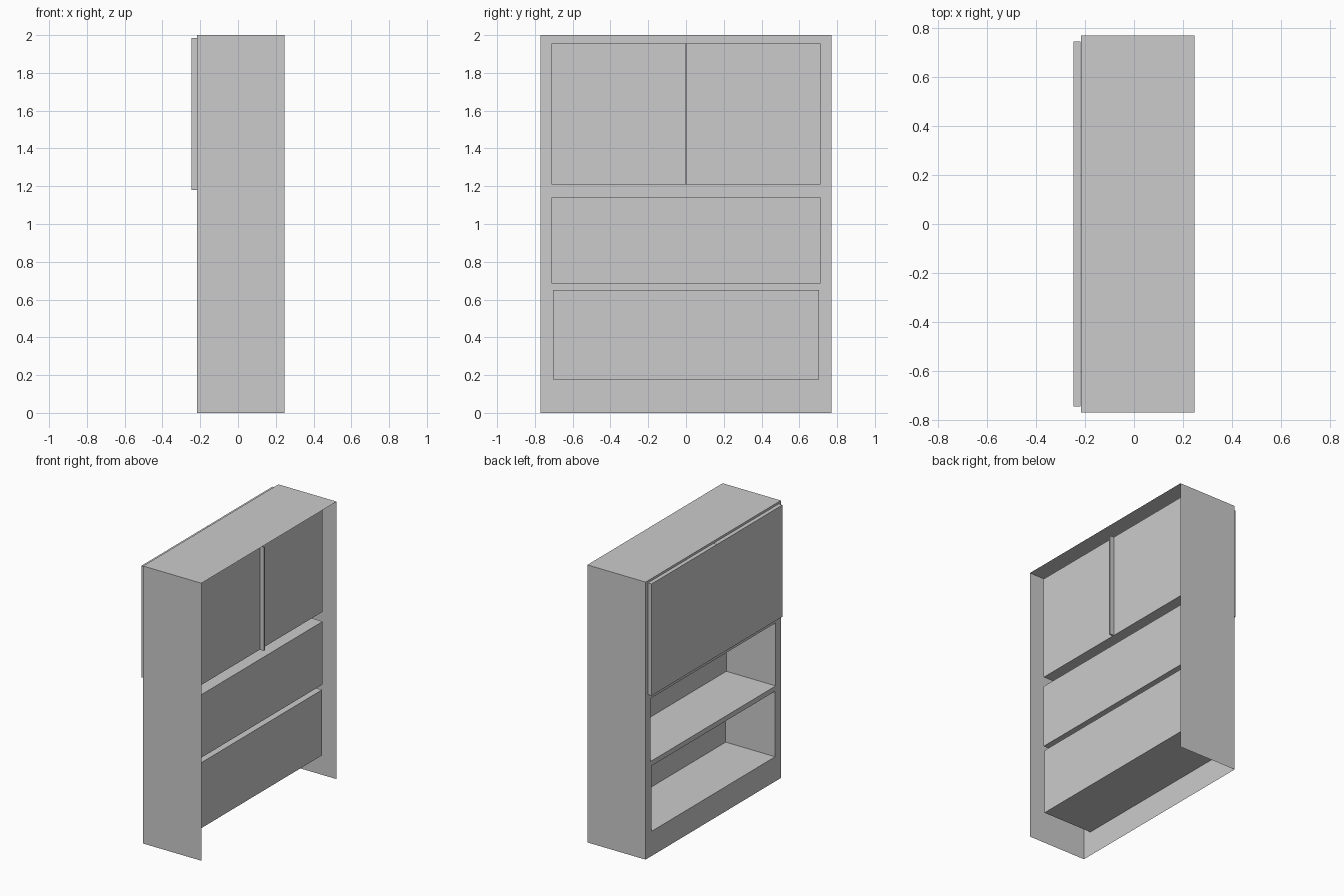
import bpy, bmesh

if "Cube" in bpy.data.objects:
    bpy.data.objects.remove(bpy.data.objects["Cube"])

FRONT, BACK, DEEP = -0.217, 0.247, 0.177   # front panel, open rear edge, compartment back
HALF_W, HEIGHT = 0.77, 2.0

# Compartments: half width, bottom, top
BAYS = {"lower_compartment": (0.705, 0.178, 0.65),
        "middle_compartment": (0.712, 0.686, 1.14),
        "upper_compartment": (0.712, 1.21, 1.955)}


def finish(name, bm):
    bmesh.ops.remove_doubles(bm, verts=bm.verts, dist=1e-5)
    mesh = bpy.data.meshes.new(name)
    bm.to_mesh(mesh)
    bm.free()
    obj = bpy.data.objects.new(name, mesh)
    bpy.context.collection.objects.link(obj)
    return obj


def quad(bm, *pts):
    return bm.faces.new([bm.verts.new(p) for p in pts])


def box(name, lo, hi, open_front=False, inward=False):
    bm = bmesh.new()
    bmesh.ops.create_cube(bm, size=1)
    for v in bm.verts:
        for i in range(3):
            v.co[i] = lo[i] + (v.co[i] + 0.5) * (hi[i] - lo[i])
    if open_front:
        bmesh.ops.delete(bm, geom=[f for f in bm.faces if f.normal.x < -0.5],
                         context='FACES')
    if inward:
        bmesh.ops.reverse_faces(bm, faces=bm.faces[:])
    return finish(name, bm)


# Sheet carcass: sides and top, open at the rear and below
bm = bmesh.new()
w, h = HALF_W, HEIGHT
quad(bm, (FRONT, -w, 0), (BACK, -w, 0), (BACK, -w, h), (FRONT, -w, h))
quad(bm, (BACK, w, 0), (FRONT, w, 0), (FRONT, w, h), (BACK, w, h))
quad(bm, (FRONT, -w, h), (BACK, -w, h), (BACK, w, h), (FRONT, w, h))
finish("carcass", bm)

# Front panel: rails between the openings and stiles beside them
bm = bmesh.new()


def front_patch(y0, y1, z0, z1):
    quad(bm, (FRONT, y1, z0), (FRONT, y0, z0), (FRONT, y0, z1), (FRONT, y1, z1))


z = 0
for half, z0, z1 in BAYS.values():
    front_patch(-w, w, z, z0)
    front_patch(-w, -half, z0, z1)
    front_patch(half, w, z0, z1)
    z = z1
front_patch(-w, w, z, h)
finish("front_panel", bm)

# Compartments set back from the front openings
for name, (half, z0, z1) in BAYS.items():
    box(name, (FRONT, -half, z0), (DEEP, half, z1), True, True)

# Divider of the upper compartment, standing out past its back
_, z0, z1 = BAYS["upper_compartment"]
box("upper_divider", (FRONT, -0.005, z0), (0.21, 0.005, z1))

# Pair of doors over the upper compartment
for side, y0, y1 in (("right", -0.745, -0.001), ("left", 0.001, 0.745)):
    box(side + "_door", (-0.247, y0, 1.18), (FRONT - 0.001, y1, 1.985))
